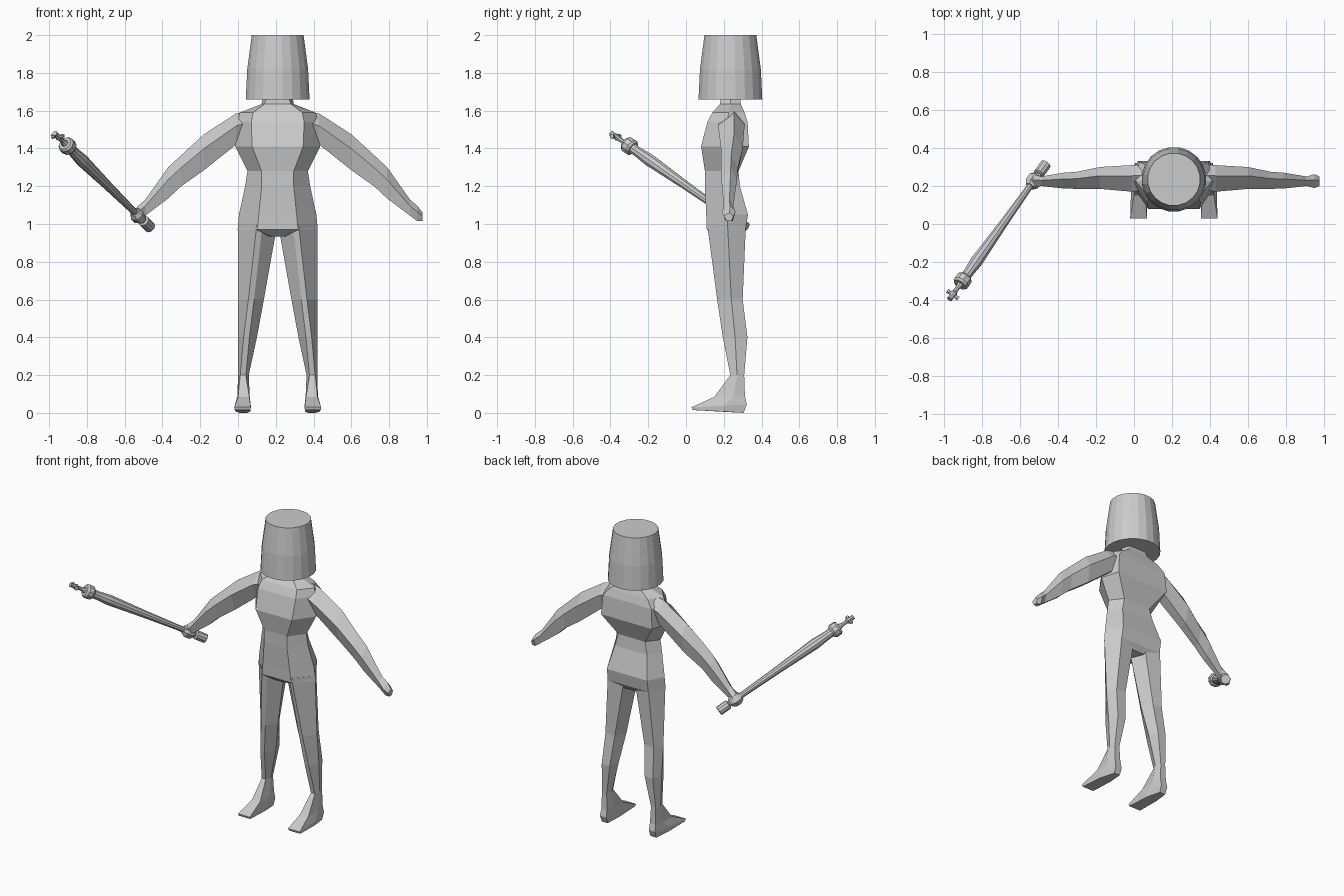
import bpy, bmesh, math
from mathutils import Vector

CX = 0.21  # body centre line
grey = bpy.data.materials.new("plain grey")
grey.diffuse_color = (0.6, 0.6, 0.6, 1)


def loft(name, rings):
    """Skin a list of equal-length point rings and cap both ends."""
    bm = bmesh.new()
    vs = [[bm.verts.new(p) for p in r] for r in rings]
    n = len(vs[0])
    for a, b in zip(vs, vs[1:]):
        for i in range(n):
            j = (i + 1) % n
            bm.faces.new((a[i], a[j], b[j], b[i]))
    bm.faces.new(vs[0])
    bm.faces.new(vs[-1])
    bmesh.ops.recalc_face_normals(bm, faces=bm.faces[:])
    me = bpy.data.meshes.new(name)
    bm.to_mesh(me)
    bm.free()
    me.materials.append(grey)
    ob = bpy.data.objects.new(name, me)
    bpy.context.collection.objects.link(ob)
    return ob


def both_sides(name, rings):
    loft(name + "_right", rings)
    loft(name + "_left", [[(2 * CX - x, y, z) for x, y, z in r] for r in rings])


def turned(name, start, axis, profile, sides):
    """Rings of (distance, radius) around an axis."""
    u = axis.orthogonal().normalized()
    v = axis.cross(u)
    rings = []
    for d, r in profile:
        rings.append([start + axis * d + (u * math.cos(t) + v * math.sin(t)) * r
                      for t in (2 * math.pi * i / sides for i in range(sides))])
    return loft(name, rings)


# Helmet: tapered bucket
turned("helmet", Vector((CX, 0.235, 0)), Vector((0, 0, 1)),
       [(1.66, 0.171), (1.82, 0.163), (2.0, 0.139)], 20)

# Torso and neck: z, front half-width, y, side half-width, y, back half-width, y
torso = [
    (1.70, .05, .185, .075, .235, .05, .285),
    (1.635, .07, .18, .085, .235, .07, .29),
    (1.59, .13, .14, .20, .225, .14, .31),
    (1.54, .14, .113, .215, .22, .18, .326),
    (1.41, .135, .08, .225, .21, .19, .333),
    (1.28, .085, .10, .16, .20, .10, .278),
    (1.20, .085, .10, .172, .20, .12, .285),
    (1.05, .10, .107, .205, .22, .15, .328),
    (0.97, .108, .11, .212, .22, .15, .315),
    (0.935, .03, .15, .06, .22, .04, .29),
]
loft("torso", [[(CX - f, yf, z), (CX + f, yf, z), (CX + s, ys, z),
                (CX + b, yb, z), (CX - b, yb, z), (CX - s, ys, z)]
               for z, f, yf, s, ys, b, yb in torso])

# Legs with feet: front z, back z, then outer, front pair, inner, back pair
legs = [
    (1.0, 1.0, (-.001, .22), (.10, .112), (.13, .125), (.208, .20), (.17, .30), (.06, .317)),
    (.60, .60, (.0, .24), (.055, .165), (.085, .17), (.137, .23), (.10, .30), (.03, .30)),
    (.40, .40, (.0, .26), (.03, .195), (.06, .195), (.10, .26), (.08, .325), (.02, .325)),
    (.20, .20, (.0, .27), (.012, .235), (.042, .235), (.057, .27), (.045, .308), (.01, .308)),
    (.085, .09, (-.003, .25), (.0, .15), (.06, .15), (.062, .25), (.05, .312), (.008, .312)),
    (.03, .045, (-.015, .20), (-.02, .03), (.068, .03), (.068, .20), (.052, .322), (.005, .322)),
    (.015, .0, (-.012, .20), (-.018, .035), (.066, .035), (.065, .20), (.05, .305), (.008, .305)),
]
both_sides("leg", [[(x, y, z) for (x, y), z in
                    zip(pts, ((zf + zb) / 2, zf, zf, (zf + zb) / 2, zb, zb))]
                   for zf, zb, *pts in legs])

# Arms: offset from centre, top z, bottom z, front y, back y
arms = [
    (.15, 1.60, 1.46, .18, .31),
    (.22, 1.585, 1.42, .17, .31),
    (.39, 1.475, 1.285, .185, .30),
    (.51, 1.365, 1.20, .185, .275),
    (.58, 1.30, 1.135, .187, .27),
    (.70, 1.13, 1.045, .20, .25),
    (.74, 1.095, 1.015, .19, .262),
    (.768, 1.06, 1.015, .20, .25),
]
both_sides("arm", [[(CX - d, (yf * .4 + yb * .6), t), (CX - d, yf, t * .6 + b * .4),
                    (CX - d, yf * .7 + yb * .3, b), (CX - d, yf * .2 + yb * .8, b),
                    (CX - d, yb, t * .6 + b * .4)] for d, t, b, yf, yb in arms])

# Mace: butt, slim grip, swelling shaft, collar and finial stem
butt = Vector((-.465, .315, .982))
axis = (Vector((-.91, -.31, 1.42)) - butt).normalized()
turned("mace_shaft", butt, axis,
       [(0, .03), (.07, .03), (.075, .018), (.20, .018), (.45, .024),
        (.72, .034), (.80, .028), (.86, .028)], 10)
turned("mace_collar", butt, axis, [(.84, .036), (.852, .045), (.885, .045), (.897, .036)], 10)
turned("mace_finial", butt, axis,
       [(.89, .022), (.92, .012), (.95, .012), (.96, .018), (.985, .013), (1.005, .015)], 8)

# Cross bar through the finial
bar = axis.cross(Vector((0, 0, 1))).normalized()
turned("mace_cross_bar", butt + axis * .972 - bar * .036, bar,
       [(0, .014), (.02, .009), (.052, .009), (.072, .014)], 6)

# Fist around the grip
turned("fist", butt + axis * .085, axis,
       [(0, .026), (.02, .04), (.06, .04), (.08, .026)], 6)
